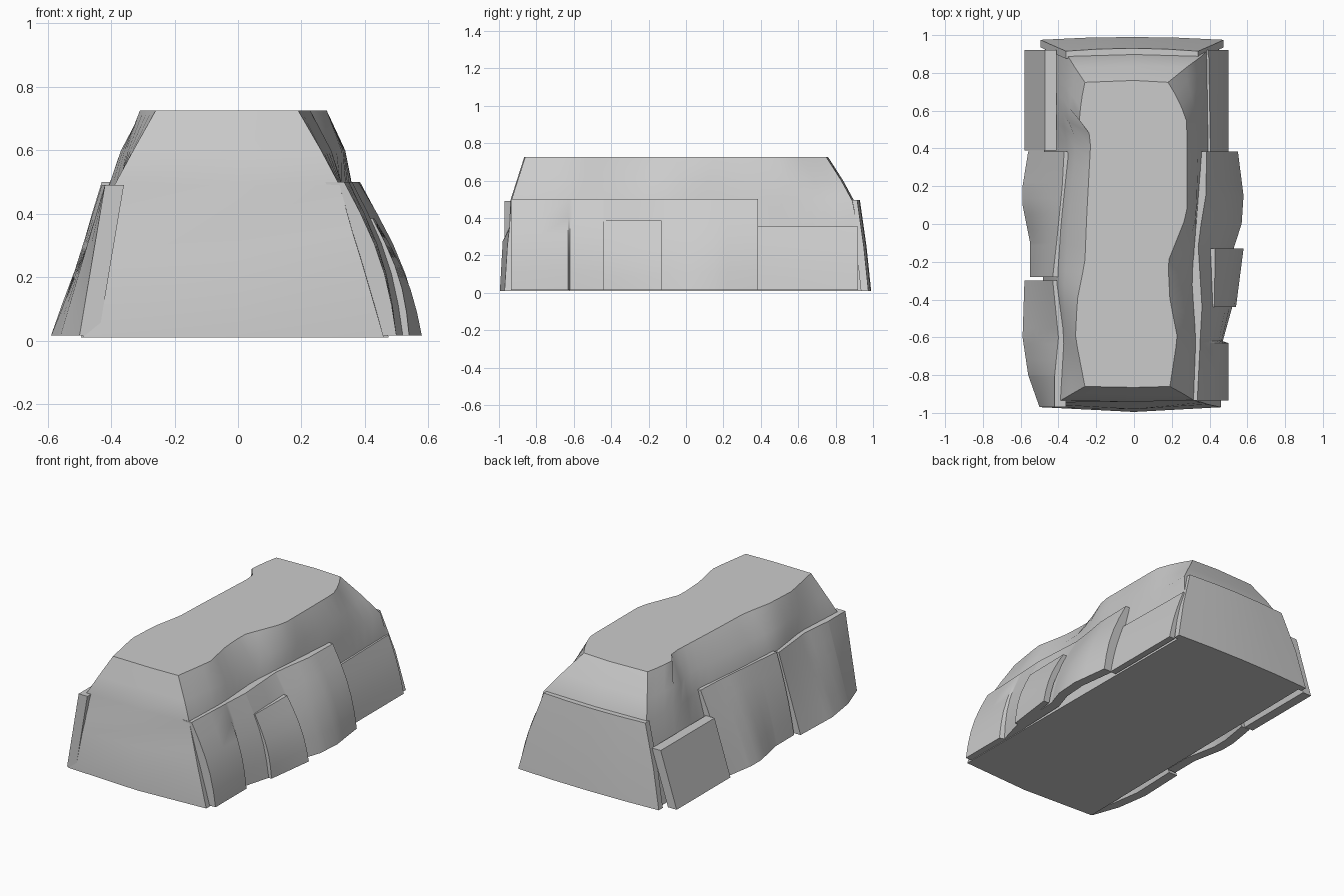
import bpy, bmesh, math

cube = bpy.data.objects.get("Cube")
if cube:
    bpy.data.objects.remove(cube, do_unlink=True)

stone = bpy.data.materials.new("grey stone")
stone.use_nodes = True
GREY = (0.6, 0.6, 0.6, 1)
stone.diffuse_color = GREY
stone.node_tree.nodes["Principled BSDF"].inputs["Base Color"].default_value = GREY


def interp(table, y):
    """Piecewise linear lookup: rows start with y, the rest are values."""
    if y <= table[0][0]:
        return table[0][1:]
    for a, b in zip(table, table[1:]):
        if y <= b[0]:
            t = (y - a[0]) / (b[0] - a[0])
            return tuple(p + (q - p) * t for p, q in zip(a[1:], b[1:]))
    return table[-1][1:]


def loft(name, rings, angle=35):
    """Skin closed rings of equal length and cap both ends."""
    bm = bmesh.new()
    rows = [[bm.verts.new(p) for p in ring] for ring in rings]
    for a, b in zip(rows, rows[1:]):
        for i in range(len(a)):
            j = (i + 1) % len(a)
            bm.faces.new((a[i], a[j], b[j], b[i]))
    bm.faces.new(rows[0])
    bm.faces.new(rows[-1])
    bmesh.ops.recalc_face_normals(bm, faces=bm.faces)
    mesh = bpy.data.meshes.new(name)
    bm.to_mesh(mesh)
    bm.free()
    mesh.materials.append(stone)
    ob = bpy.data.objects.new(name, mesh)
    bpy.context.collection.objects.link(ob)
    bpy.ops.object.select_all(action='DESELECT')
    ob.select_set(True)
    bpy.context.view_layer.objects.active = ob
    bpy.ops.object.shade_smooth_by_angle(angle=math.radians(angle))
    return ob


# Core: plan outlines (y, left x, right x) at the foot, shoulder and crest
foot = [(-0.97, -0.49, 0.46), (0.97, -0.47, 0.45)]
shoulder = [(-0.94, -0.39, 0.32), (-0.6, -0.37, 0.33), (-0.3, -0.41, 0.31),
            (0, -0.39, 0.33), (0.38, -0.35, 0.36), (0.6, -0.38, 0.36), (0.9, -0.35, 0.36)]
crest = [(-0.86, -0.26, 0.19), (-0.6, -0.31, 0.23), (-0.4, -0.3, 0.19),
         (-0.2, -0.26, 0.18), (0.05, -0.25, 0.28), (0.42, -0.23, 0.28),
         (0.5, -0.24, 0.28), (0.54, -0.29, 0.28), (0.65, -0.28, 0.24), (0.75, -0.26, 0.18)]
STEPS = 24


def core_ring(z, front, front_mid, back, low, high, mix, bulge=0, dz=0):
    left, right = [], []
    for i in range(STEPS + 1):
        t = i / STEPS
        y = front + (back - front) * t
        a, b = interp(low, y), interp(high, y)
        l, r = (p + (q - p) * mix for p, q in zip(a, b))
        puff = bulge * math.sin(math.pi * t)
        left.append((l - puff, y, z))
        right.append((r + puff, y, z))
    mid_f = (0, front_mid, z + dz)
    mid_b = (0, back + 0.01, z)
    return [mid_f] + right + [mid_b] + left[::-1]


core = loft("stone_core", [
    core_ring(0.01, -0.97, -0.995, 0.96, foot, shoulder, 0),
    core_ring(0.25, -0.955, -0.98, 0.93, foot, shoulder, 0.5, 0.01, 0.025),
    core_ring(0.34, -0.945, -0.94, 0.92, foot, shoulder, 0.7, 0.01, 0.02),
    core_ring(0.49, -0.935, -0.94, 0.89, foot, shoulder, 1),
    core_ring(0.6, -0.9, -0.905, 0.83, shoulder, crest, 0.45, 0.02),
    core_ring(0.725, -0.86, -0.865, 0.75, shoulder, crest, 1),
])


def side_slab(name, side, top, stations, bulge=0.0, thick=0.04):
    """Leaning slab on one flank; stations hold (y, foot x, top x)."""
    ys = {s[0] for s in stations}
    lo, hi = min(ys), max(ys)
    ys = sorted(ys | {lo + (hi - lo) * i / 8 for i in range(9)})
    rings = []
    for y in ys:
        xb, xt = interp(stations, y)
        outer = []
        for i in range(6):
            u = i / 5
            x = xb + (xt - xb) * u + bulge * math.sin(math.pi * u)
            outer.append((side * x, y, 0.015 + (top - 0.015) * u))
        inner = [(p[0] - side * thick, p[1], p[2]) for p in reversed(outer)]
        rings.append(outer + inner)
    return loft(name, rings)


# Flank slabs on the left (+x) side
side_slab("left_long_slab", 1, 0.5, [
    (-0.935, 0.5, 0.335), (-0.63, 0.5, 0.35), (-0.62, 0.47, 0.35), (-0.44, 0.52, 0.36),
    (-0.12, 0.53, 0.34), (0, 0.57, 0.355), (0.15, 0.58, 0.38), (0.385, 0.55, 0.385)],
    bulge=0.03, thick=0.06)
side_slab("left_small_slab", 1, 0.385, [
    (-0.44, 0.54, 0.425), (-0.13, 0.58, 0.43)], bulge=0.025)
side_slab("left_rear_slab", 1, 0.355, [
    (0.38, 0.5, 0.405), (0.92, 0.5, 0.395)], bulge=0.01)

# Flank slabs on the right (-x) side
side_slab("right_front_slab", -1, 0.49, [
    (-0.97, 0.5, 0.42), (-0.8, 0.56, 0.42), (-0.6, 0.59, 0.4), (-0.3, 0.58, 0.43)], thick=0.06)
side_slab("right_middle_slab", -1, 0.5, [
    (-0.28, 0.55, 0.43), (-0.1, 0.55, 0.41), (0.1, 0.59, 0.39), (0.2, 0.59, 0.38),
    (0.385, 0.56, 0.37)], bulge=0.01, thick=0.06)
side_slab("right_rear_slab", -1, 0.355, [
    (0.39, 0.58, 0.47), (0.92, 0.58, 0.47)], thick=0.06)

# Slab leaning on the back end
back = []
for x in (-1, -0.5, 0, 0.5, 1):
    bow = 0.015 * (1 - x * x)
    section = [(0.485, 0.975, 0.01), (0.43, 0.95, 0.25), (0.35, 0.915, 0.495)]
    outer = [(w * x - 0.01, y + bow, z) for w, y, z in section]
    back.append(outer + [(px, py - 0.04, pz) for px, py, pz in reversed(outer)])
loft("back_slab", back)
